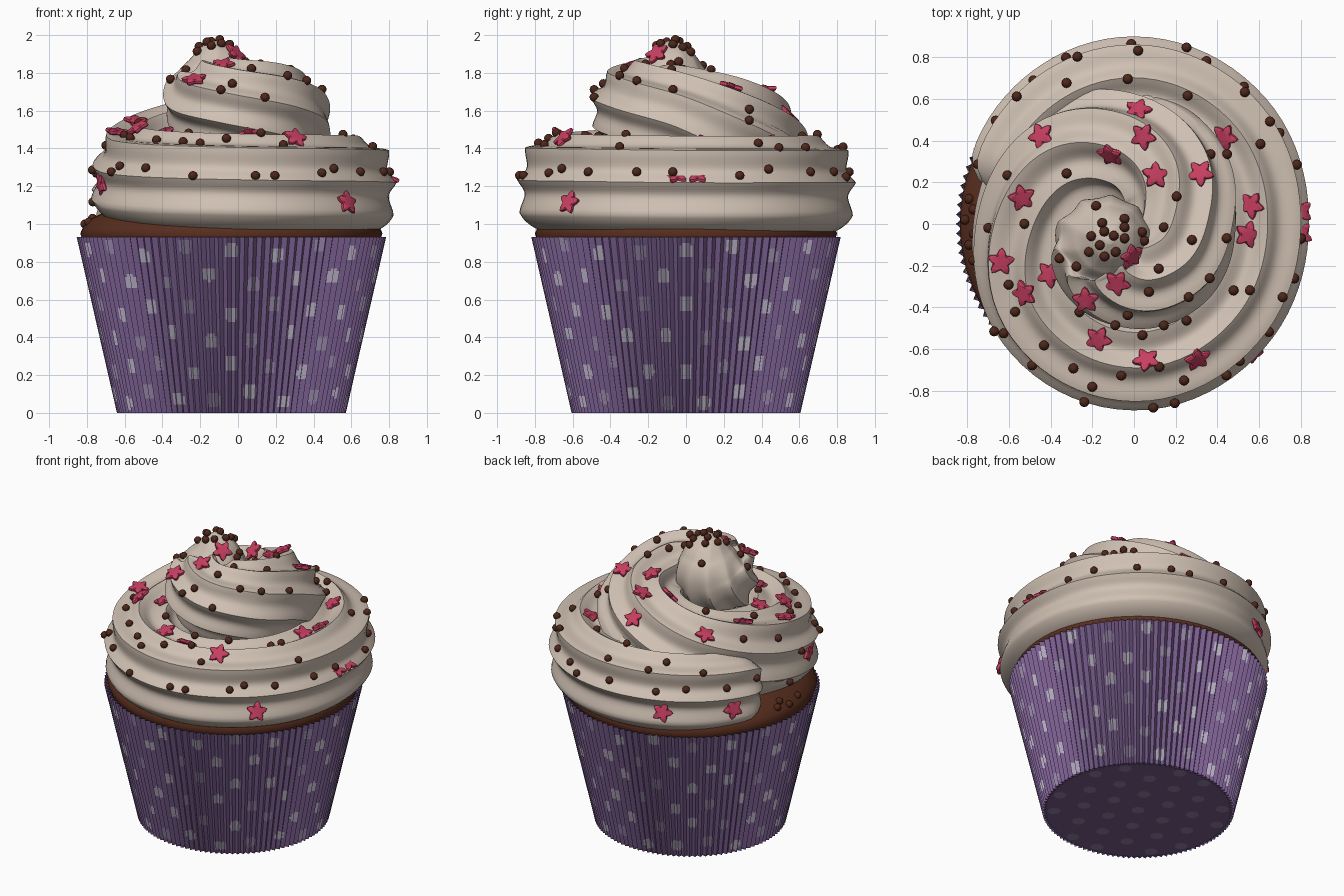
import bpy, bmesh, math, random
from mathutils import Vector, Quaternion
from mathutils.bvhtree import BVHTree

if "Cube" in bpy.data.objects:
    bpy.data.objects.remove(bpy.data.objects["Cube"])

random.seed(4)
CX = -0.035          # wrapper centre in x
TAU = 2 * math.pi


def mat(name, rgb):
    m = bpy.data.materials.new(name)
    m.diffuse_color = (*rgb, 1)
    m.use_nodes = True
    m.node_tree.nodes["Principled BSDF"].inputs["Base Color"].default_value = m.diffuse_color
    return m


PURPLE = mat("purple paper", (0.19, 0.11, 0.27))
DOT = mat("pale lavender", (0.43, 0.38, 0.50))
DIM = mat("muted lavender", (0.28, 0.22, 0.36))
CAKE = mat("chocolate cake", (0.10, 0.027, 0.013))
CREAM = mat("beige frosting", (0.63, 0.53, 0.45))
CHOC = mat("dark chocolate", (0.075, 0.02, 0.011))
PINK = mat("raspberry pink", (0.58, 0.05, 0.12))


def finish(name, bm, mats, smooth=None):
    me = bpy.data.meshes.new(name)
    bmesh.ops.recalc_face_normals(bm, faces=bm.faces[:])
    bm.to_mesh(me)
    bm.free()
    ob = bpy.data.objects.new(name, me)
    bpy.context.collection.objects.link(ob)
    for m in mats:
        me.materials.append(m)
    if smooth:
        bpy.ops.object.select_all(action='DESELECT')
        ob.select_set(True)
        bpy.context.view_layer.objects.active = ob
        bpy.ops.object.shade_smooth_by_angle(angle=math.radians(smooth))
    return ob


def skin(bm, rings, caps=(True, True)):
    """Join closed rings of points with quads."""
    vr = [[bm.verts.new(p) for p in r] for r in rings]
    n = len(vr[0])
    for a, b in zip(vr, vr[1:]):
        for i in range(n):
            j = (i + 1) % n
            bm.faces.new((a[i], a[j], b[j], b[i]))
    if caps[0]:
        bm.faces.new(vr[0])
    if caps[1]:
        bm.faces.new(vr[-1])


# pleated paper wrapper, dots coloured by face position
PLEATS, ROWS, TOP = 110, 62, 0.93
rings = []
for k in range(ROWS + 1):
    f = k / ROWS
    r = 0.606 + 0.213 * f
    rings.append([((r - 0.012 * (0, 1, 2, 1)[i % 4]) * math.cos(TAU * i / (4 * PLEATS)) + CX,
                   (r - 0.012 * (0, 1, 2, 1)[i % 4]) * math.sin(TAU * i / (4 * PLEATS)), TOP * f)
                  for i in range(4 * PLEATS)])
bm = bmesh.new()
skin(bm, rings, (False, False))
for f in bm.faces:
    c = f.calc_center_median()
    a, r = math.atan2(c.y, c.x - CX) % TAU, math.hypot(c.x - CX, c.y)
    row = round((0.86 - c.z) / 0.155)
    step = TAU / 20
    col = a / step - 0.5 * (row % 2)
    n = round(col) % 20
    z0 = 0.86 - 0.155 * row + 0.03 * math.sin(n * 2.3 + row)     # slightly uneven rows
    da, dz = (col - round(col)) * step * r, c.z - z0
    if (da / 0.032) ** 4 + (dz / 0.037) ** 4 < 1:
        f.material_index = 1 if (n * 7 + row * 3) % 5 < 3 else 2
finish("wrapper", bm, [PURPLE, DOT, DIM])

# wrapper base with dot plates
bm = bmesh.new()
bmesh.ops.create_circle(bm, cap_ends=True, segments=100, radius=0.595)
bmesh.ops.translate(bm, verts=bm.verts[:], vec=(CX, 0, 0.008))
ob = finish("wrapper_base", bm, [PURPLE])
bm = bmesh.new()
for j in range(-3, 4):
    for i in range(-3, 4):
        p = Vector((0.2 * (i + 0.5 * (j % 2)), 0.175 * j, 0))
        if p.length < 0.54:
            v = bmesh.ops.create_circle(bm, cap_ends=True, segments=8, radius=0.042)["verts"]
            bmesh.ops.translate(bm, verts=v, vec=p + Vector((CX, 0, 0.004)))
dots = finish("base_dots", bm, [DIM])
for p in list(ob.data.polygons) + list(dots.data.polygons):
    if p.normal.z > 0:
        p.flip()

# cake dome
prof = [(0.6, 0.5), (0.765, 0.86), (0.79, 0.92), (0.80, 0.95), (0.785, 0.985), (0.74, 1.03),
        (0.6, 1.1), (0.3, 1.16), (0.02, 1.18)]
bm = bmesh.new()
skin(bm, [[(CX + r * math.cos(TAU * i / 64), r * math.sin(TAU * i / 64), z) for i in range(64)]
          for r, z in prof])
finish("cake", bm, [CAKE], 50)

# frosting: ridged rope swept along a clockwise rising spiral (azimuth, radius, z, thickness)
KEYS = [(168, 0.59, 1.17, 0.235), (130, 0.615, 1.185, 0.25), (90, 0.635, 1.20, 0.255),
        (45, 0.61, 1.20, 0.255), (0, 0.575, 1.20, 0.255), (-45, 0.60, 1.205, 0.255),
        (-90, 0.63, 1.21, 0.255), (-135, 0.585, 1.225, 0.26), (-180, 0.485, 1.265, 0.27),
        (-225, 0.435, 1.34, 0.275), (-270, 0.35, 1.43, 0.27), (-315, 0.27, 1.50, 0.27),
        (-360, 0.225, 1.56, 0.255), (-410, 0.24, 1.595, 0.255), (-455, 0.25, 1.615, 0.25),
        (-495, 0.20, 1.645, 0.25), (-507, 0.155, 1.73, 0.225), (-507, 0.14, 1.84, 0.16),
        (-507, 0.14, 1.925, 0.09), (-507, 0.14, 1.97, 0.02)]


def spline(keys, sub):
    out = []
    for i in range(len(keys) - 1):
        p = [keys[max(0, min(len(keys) - 1, i + d))] for d in (-1, 0, 1, 2)]
        for s in range(sub):
            t = s / sub
            out.append([0.5 * (2 * b + (c - a) * t + (2 * a - 5 * b + 4 * c - d) * t * t
                               + (3 * b - a - 3 * c + d) * t ** 3) for a, b, c, d in zip(*p)])
    return out + [list(keys[-1])]


path = spline(KEYS, 10)
pts = [Vector((r * math.cos(math.radians(a)), r * math.sin(math.radians(a)), z)) for a, r, z, s in path]
u = pts[0].copy()
u.z = 0
rings, dist = [], 0
N = 100
for i, c in enumerate(pts):
    t = (pts[min(i + 1, len(pts) - 1)] - pts[max(i - 1, 0)]).normalized()
    u = (u - t * u.dot(t)).normalized()
    v = t.cross(u)
    if i:
        dist += (c - pts[i - 1]).length
    q = min(1, dist / 0.16 + 0.02)
    s = path[i][3] * math.sqrt(1 - (1 - q) ** 2)            # rounded start of the rope
    frac = i / len(pts)
    square = max(0, min(1, 1.9 - 2.6 * frac))               # boxier on the lower turn
    twist = 0.02 + 2.6 * max(0, frac - 0.38)
    depth = 0.17 * max(0.15, min(1, (0.9 - frac) / 0.14))   # ridges melt into the tip
    ring = []
    for k in range(N):
        th = TAU * k / N
        ph = th + twist
        box = (abs(math.cos(ph)) ** 3 + abs(math.sin(ph)) ** 3) ** (-1 / 3)
        d = depth * (1 - 0.9 * square) if math.sin(ph) < -0.57 else depth   # plain skirt below
        r = s * (1.04 - d * abs(math.sin(5 * th)) ** 1.2) * (1 + square * (box - 1))
        ring.append(c + u * r * math.cos(ph) + v * r * math.sin(ph))
    rings.append(ring)
bm = bmesh.new()
skin(bm, rings)
bmesh.ops.recalc_face_normals(bm, faces=bm.faces[:])
tree = BVHTree.FromBMesh(bm)
finish("frosting", bm, [CREAM], 42)


def drop(x, y):
    """Surface point and normal below (x, y)."""
    h = tree.ray_cast(Vector((x, y, 3)), Vector((0, 0, -1)))
    return (h[0], h[1]) if h[0] else None


def side(az, z):
    """Surface point and normal seen from outside at an azimuth and height."""
    d = Vector((math.cos(math.radians(az)), math.sin(math.radians(az)), 0))
    h = tree.ray_cast(d * 2 + Vector((0, 0, z)), -d)
    return (h[0], h[1]) if h[0] else None


# star sprinkles
STARS = [(-.44, .42), (.02, .54), (.05, .42), (-.11, .34), (.1, .23), (.32, .24), (.44, .42),
         (.57, .09), (.54, -.05), (-.54, .13), (-.64, -.18), (-.52, -.33),
         (-.4, -.24), (-.23, -.36), (-.08, -.28), (-.02, -.15), (-.17, -.55), (.06, -.66), (.3, -.64)]
spots = [drop(*p) for p in STARS]
spots += [side(*p) for p in [(115, 1.11), (146, 1.1), (-47, 1.11), (204, 1.21)]]
spots += [(Vector((0.79, y, 1.235)), Vector((0.35, 0, 1)).normalized()) for y in (0.06, -0.05)]
bm = bmesh.new()
for h in filter(None, spots):
    rot = h[1].to_track_quat('Z', 'Y') @ Quaternion((0, 0, 1), random.uniform(0, TAU))
    rings = []
    for z, f in ((-0.013, 0.85), (-0.007, 1), (0.007, 1), (0.013, 0.85)):
        ring = []
        for i in range(20):                                 # blunted points and inner corners
            r = (0.068, 0.057, 0.039, 0.057)[i % 4] * f
            a = TAU * (i // 4) / 5 + (0, 0.22, TAU / 10, TAU / 5 - 0.22)[i % 4]
            ring.append(h[0] + h[1] * 0.013 + rot @ Vector((r * math.cos(a), r * math.sin(a), z)))
        rings.append(ring)
    skin(bm, rings)
finish("star_sprinkles", bm, [PINK], 40)

# chocolate pearls
PEARLS = [(.25, .84), (.02, .83), (-.27, .8), (-.43, .78), (-.03, .7), (-.32, .67), (.53, .63),
          (.65, .49), (.26, .62), (-.56, .61), (-.64, .6), (-.6, .23), (-.32, .24), (-.52, 0),
          (.36, .33), (.44, .33), (.6, .38), (.21, .13), (.15, -.02), (.28, -.08), (.44, -.07),
          (.12, -.22), (.07, -.32), (.26, -.35), (.36, -.26), (.56, -.32), (.71, -.35), (.48, -.32),
          (.14, -.48), (.25, -.46), (.04, -.53), (-.09, -.48), (-.03, -.43), (-.26, -.42),
          (-.27, -.2), (-.35, -.16), (-.57, -.42), (-.62, -.52), (-.43, -.58), (-.29, -.69),
          (-.2, -.78), (-.06, -.72), (.12, -.68), (.24, -.75), (.44, -.72), (-.69, -.02), (-.6, -.29)]
TIP = [(-.18, .08), (-.05, .02), (-.15, 0), (-.05, -.02), (-.14, -.04), (-.1, -.06), (-.05, -.07),
       (.03, -.04), (-.16, -.1), (-.2, -.06), (-.14, -.15), (-.09, -.13), (.04, -.08), (-.21, -.13)]
spots = [drop(*p) for p in PEARLS + TIP]
for k in range(20):                                         # ring around the lower turn
    spots.append(side(k * 18 + random.uniform(-6, 6), random.choice((1.12, 1.25, 1.27, 1.29))))
bm = bmesh.new()
centres = [h[0] + h[1] * 0.01 for h in filter(None, spots)]
# a few pearls on the bare cake beside the rope's start
centres += [Vector(p) for p in [(-.79, .12, 1.01), (-.81, .02, 1.0), (-.77, .07, 1.03), (-.79, -.1, 1.01)]]
for c in centres:
    v = bmesh.ops.create_uvsphere(bm, u_segments=12, v_segments=8, radius=0.024)["verts"]
    bmesh.ops.translate(bm, verts=v, vec=c)
finish("chocolate_pearls", bm, [CHOC], 60)
